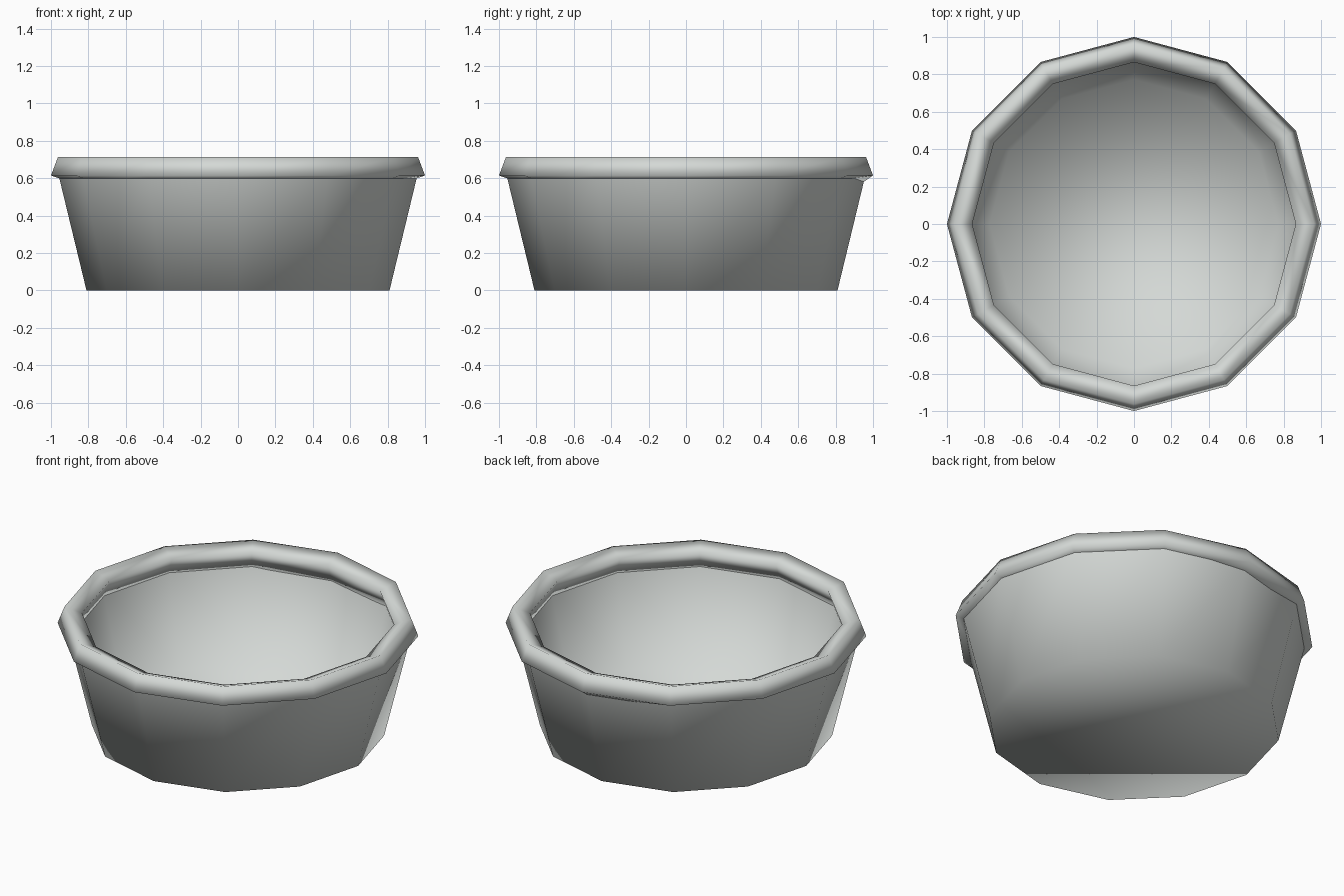
import bpy
import bmesh
from math import cos, sin, pi

SIDES = 12
BACK = SIDES // 4

cube = bpy.data.objects.get("Cube")
if cube:
    bpy.data.objects.remove(cube, do_unlink=True)

grey = bpy.data.materials.new("light_grey")
grey.use_nodes = True
colour = (0.66, 0.69, 0.67, 1)
grey.diffuse_color = colour
grey.node_tree.nodes["Principled BSDF"].inputs["Base Color"].default_value = colour


def ring(bm, radius, z):
    """One level ring of vertices around the z axis."""
    angles = [2 * pi * i / SIDES for i in range(SIDES)]
    return [bm.verts.new((radius * cos(a), radius * sin(a), z)) for a in angles]


def bridge(bm, lower, upper):
    """Quads joining two rings."""
    for i in range(SIDES):
        j = (i + 1) % SIDES
        bm.faces.new((lower[i], lower[j], upper[j], upper[i]))


def finish(bm, name):
    mesh = bpy.data.meshes.new(name)
    bm.to_mesh(mesh)
    bm.free()
    mesh.materials.append(grey)
    for face in mesh.polygons:
        face.use_smooth = True
    obj = bpy.data.objects.new(name, mesh)
    bpy.context.collection.objects.link(obj)
    return obj


# Bowl: flared wall and floor, thickened inwards; the rim hides the open lip
bm = bmesh.new()
base = ring(bm, 0.81, 0)
top = ring(bm, 0.965, 0.64)
bridge(bm, base, top)
bm.faces.new(base[::-1])
bowl = finish(bm, "bowl")
shell = bowl.modifiers.new("wall_thickness", 'SOLIDIFY')
shell.thickness = 0.045
shell.offset = -1
shell.use_even_offset = True
shell.use_rim = False

# Rim: tilted square section swept around the wall's upper edge
bm = bmesh.new()
section = [(0.9, 0.58), (1.0, 0.615), (0.962, 0.715), (0.865, 0.68)]
rings = [ring(bm, r, z) for r, z in section]
for k in range(len(rings)):
    bridge(bm, rings[k], rings[(k + 1) % len(rings)])
# Small sag under the rim at the back
rings[0][BACK].co = (0, 0.905, 0.55)
bmesh.ops.recalc_face_normals(bm, faces=bm.faces)
finish(bm, "rim")
